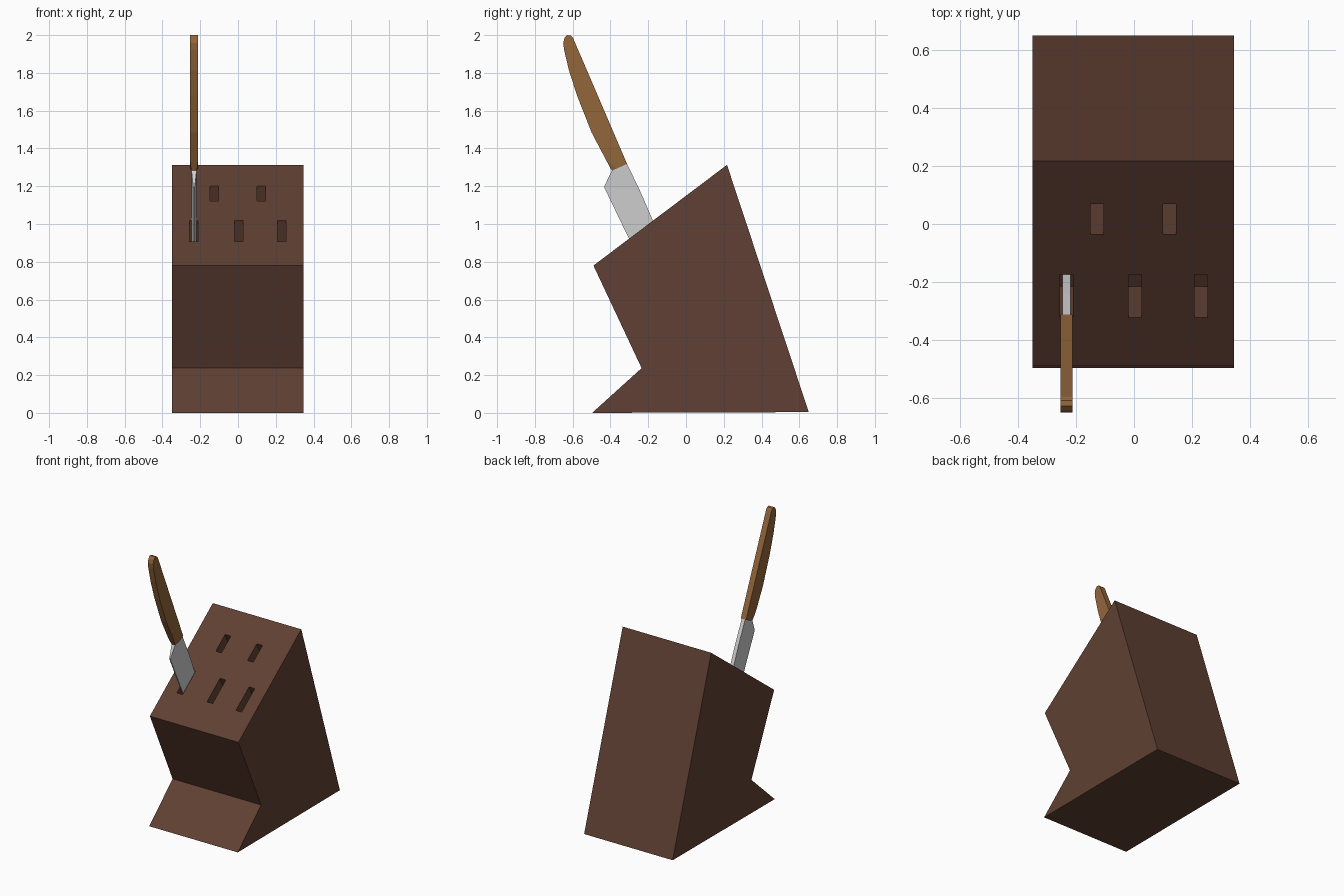
import bpy, bmesh

if "Cube" in bpy.data.objects:
    bpy.data.objects.remove(bpy.data.objects["Cube"])


def material(name, rgb):
    m = bpy.data.materials.new(name)
    m.diffuse_color = (*rgb, 1)
    m.use_nodes = True
    m.node_tree.nodes["Principled BSDF"].inputs["Base Color"].default_value = m.diffuse_color
    return m


dark_wood = material("dark wood", (0.117, 0.051, 0.033))
handle_wood = material("handle wood", (0.29, 0.132, 0.044))
steel = material("steel", (0.62, 0.62, 0.62))


def prism(name, profile, x, half, mat, sides=None):
    """Extrude a (y, z) profile along x; half may be one width or one per point."""
    n = len(profile)
    half = half if isinstance(half, list) else [half] * n
    sides = sides or [list(range(n))]
    bm = bmesh.new()
    left = [bm.verts.new((x - h, y, z)) for (y, z), h in zip(profile, half)]
    right = [bm.verts.new((x + h, y, z)) for (y, z), h in zip(profile, half)]
    for s in sides:
        bm.faces.new([left[i] for i in s])
        bm.faces.new([right[i] for i in reversed(s)])
    for i in range(n):
        j = (i + 1) % n
        bm.faces.new((left[i], right[i], right[j], left[j]))
    bmesh.ops.recalc_face_normals(bm, faces=bm.faces[:])
    me = bpy.data.meshes.new(name)
    bm.to_mesh(me)
    bm.free()
    me.materials.append(mat)
    ob = bpy.data.objects.new(name, me)
    bpy.context.collection.objects.link(ob)
    return ob


# Slanted block
block = prism("knife_block",
              [(-0.497, 0), (0.65, 0.004), (0.217, 1.313), (-0.49, 0.78), (-0.235, 0.237)],
              -0.002, 0.348, dark_wood)


# Slots, sunk into the top slope along the blade direction
def slope(y, off=0.0):
    return 0.78 + (y + 0.49) * 0.754 + off


DY, DZ = 0.424, -0.906
DEPTH = 0.25


def slot(x, y0, y1):
    ends = []
    for y in (y0, y1):
        ends.append([(y + DY * t, slope(y) + DZ * t) for t in (-0.05, DEPTH)])
    (a, b), (d, c) = ends
    cutter = prism("slot_cutter", [a, b, c, d], x, 0.0225, dark_wood)
    cutter.hide_render = True
    mod = block.modifiers.new("slot", 'BOOLEAN')
    mod.operation = 'DIFFERENCE'
    mod.solver = 'EXACT'
    mod.object = cutter
    return cutter


cutters = [slot(x, -0.322, -0.175) for x in (-0.233, 0.004, 0.232)]
cutters += [slot(x, -0.036, 0.069) for x in (-0.127, 0.122)]

# Bake the cuts and remove the cutters
graph = bpy.context.evaluated_depsgraph_get()
cut_mesh = bpy.data.meshes.new_from_object(block.evaluated_get(graph))
block.modifiers.clear()
block.data = cut_mesh
for c in cutters:
    bpy.data.objects.remove(c)

# Blade: wedge from thin cutting edge to thick spine
KX = -0.233
thin, thick = 0.004, 0.0135
prism("blade",
      [(-0.211, 0.734), (-0.434, 1.196), (-0.393, 1.282), (-0.312, 1.318),
       (-0.243, 1.175), (-0.175, 1.018), (-0.09, 0.837)],
      KX, [thin, thin, thick, thick, thick, thick, thick], steel,
      [[1, 2, 3, 4], [0, 1, 4, 5], [0, 5, 6]])

# Handle: curved belly, straight back, pared-down corner at the blade
handle = [(-0.393, 1.282), (-0.368, 1.293), (-0.312, 1.318), (-0.598, 1.985),
          (-0.61, 1.998), (-0.628, 2.0), (-0.643, 1.985), (-0.65, 1.958), (-0.645, 1.92),
          (-0.62, 1.815), (-0.577, 1.68), (-0.5, 1.485), (-0.425, 1.342), (-0.405, 1.305)]
n = len(handle)
prism("handle", handle, KX, [0.0125] + [0.021] * (n - 2) + [0.018], handle_wood,
      [list(range(1, n - 1)), [0, 1, n - 2, n - 1]])
